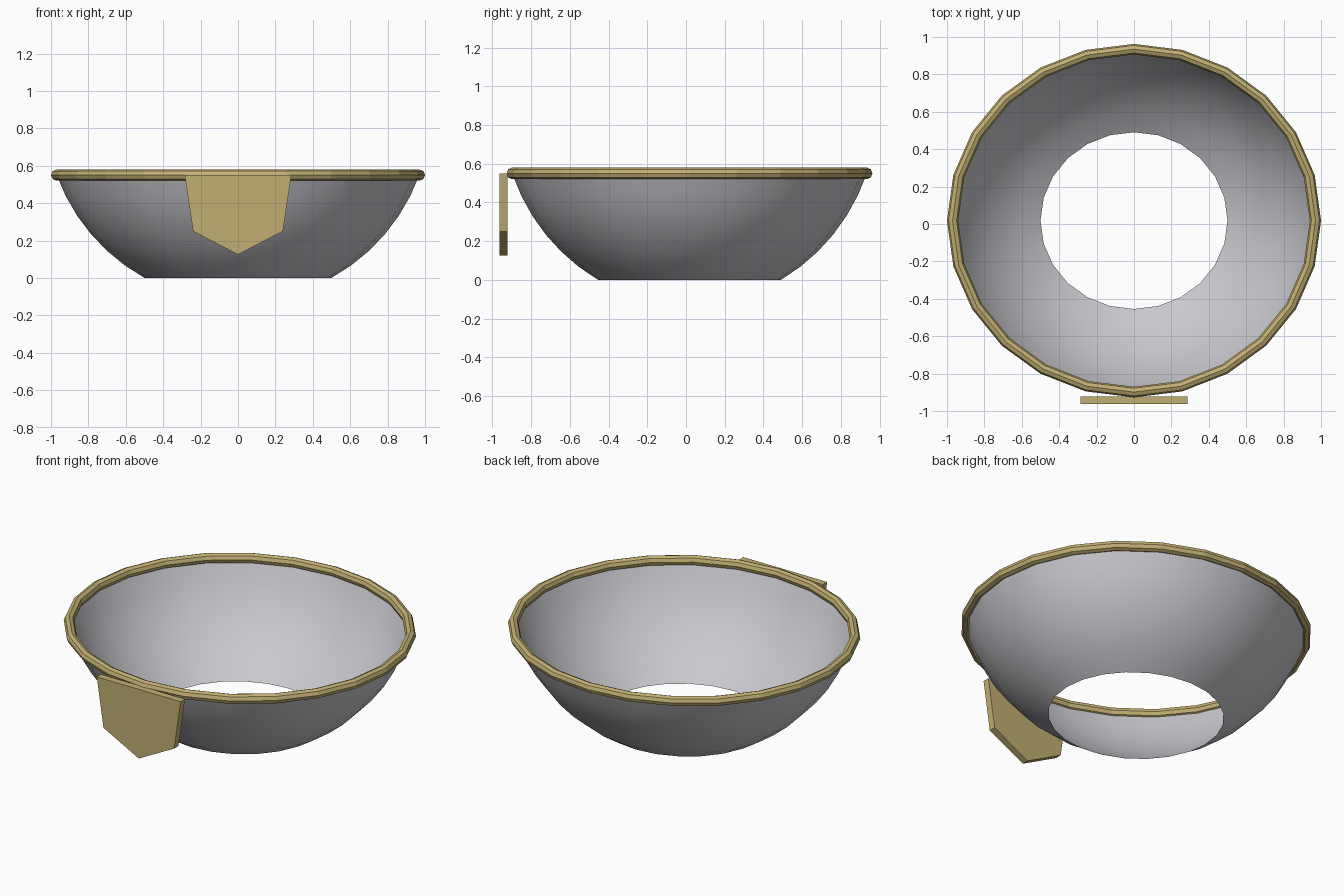
import bpy, bmesh
from math import sin, cos, pi, radians, asin

cube = bpy.data.objects.get("Cube")
if cube:
    bpy.data.objects.remove(cube, do_unlink=True)

SIDES = 24          # facets around the bowl
Y_SCALE = 0.945     # slightly oval plan
Y_CENTRE = 0.018


def material(name, colour):
    m = bpy.data.materials.new(name)
    m.use_nodes = True
    m.diffuse_color = colour
    m.node_tree.nodes["Principled BSDF"].inputs["Base Color"].default_value = colour
    return m


def add_object(name, bm, mat):
    mesh = bpy.data.meshes.new(name)
    bm.to_mesh(mesh)
    bm.free()
    mesh.materials.append(mat)
    ob = bpy.data.objects.new(name, mesh)
    bpy.context.collection.objects.link(ob)
    return ob


def lathe(name, profile, mat, closed=False):
    """Sweep (radius, height) points around the oval."""
    bm = bmesh.new()
    rings = []
    for i in range(SIDES):
        a = 2 * pi * i / SIDES
        rings.append([bm.verts.new((r * cos(a), Y_CENTRE + Y_SCALE * r * sin(a), z))
                      for r, z in profile])
    count = len(profile)
    for i in range(SIDES):
        here, there = rings[i], rings[(i + 1) % SIDES]
        for j in range(count if closed else count - 1):
            k = (j + 1) % count
            bm.faces.new((here[j], there[j], there[k], here[k]))
    return add_object(name, bm, mat)


steel = material("grey steel", (0.58, 0.58, 0.62, 1))
gold = material("pale gold", (0.54, 0.43, 0.17, 1))

# Bowl: open band of a sphere, smooth shaded
radius, centre_z, steps = 1.032, 0.903, 6
start, end = asin(0.5 / radius), radians(70)
arc = [start + (end - start) * i / steps for i in range(steps + 1)]
bowl = lathe("bowl", [(radius * sin(t), centre_z - radius * cos(t)) for t in arc], steel)
bowl.data.shade_smooth()

# Rim: eight-sided tube with flat facets
lathe("rim", [(0.97 + 0.03 * cos(pi * i / 4), 0.55 + 0.03 * sin(pi * i / 4))
              for i in range(8)], gold, closed=True)

# Front plate: pointed shield, extruded backwards
bm = bmesh.new()
outline = [(-0.285, 0.55), (-0.24, 0.25), (0, 0.125), (0.24, 0.25), (0.285, 0.55)]
face = bm.faces.new([bm.verts.new((x, -0.963, z)) for x, z in outline])
extruded = bmesh.ops.extrude_face_region(bm, geom=[face], use_keep_orig=True)
moved = [g for g in extruded["geom"] if isinstance(g, bmesh.types.BMVert)]
bmesh.ops.translate(bm, verts=moved, vec=(0, 0.042, 0))
bmesh.ops.recalc_face_normals(bm, faces=bm.faces)
add_object("front_plate", bm, gold)
